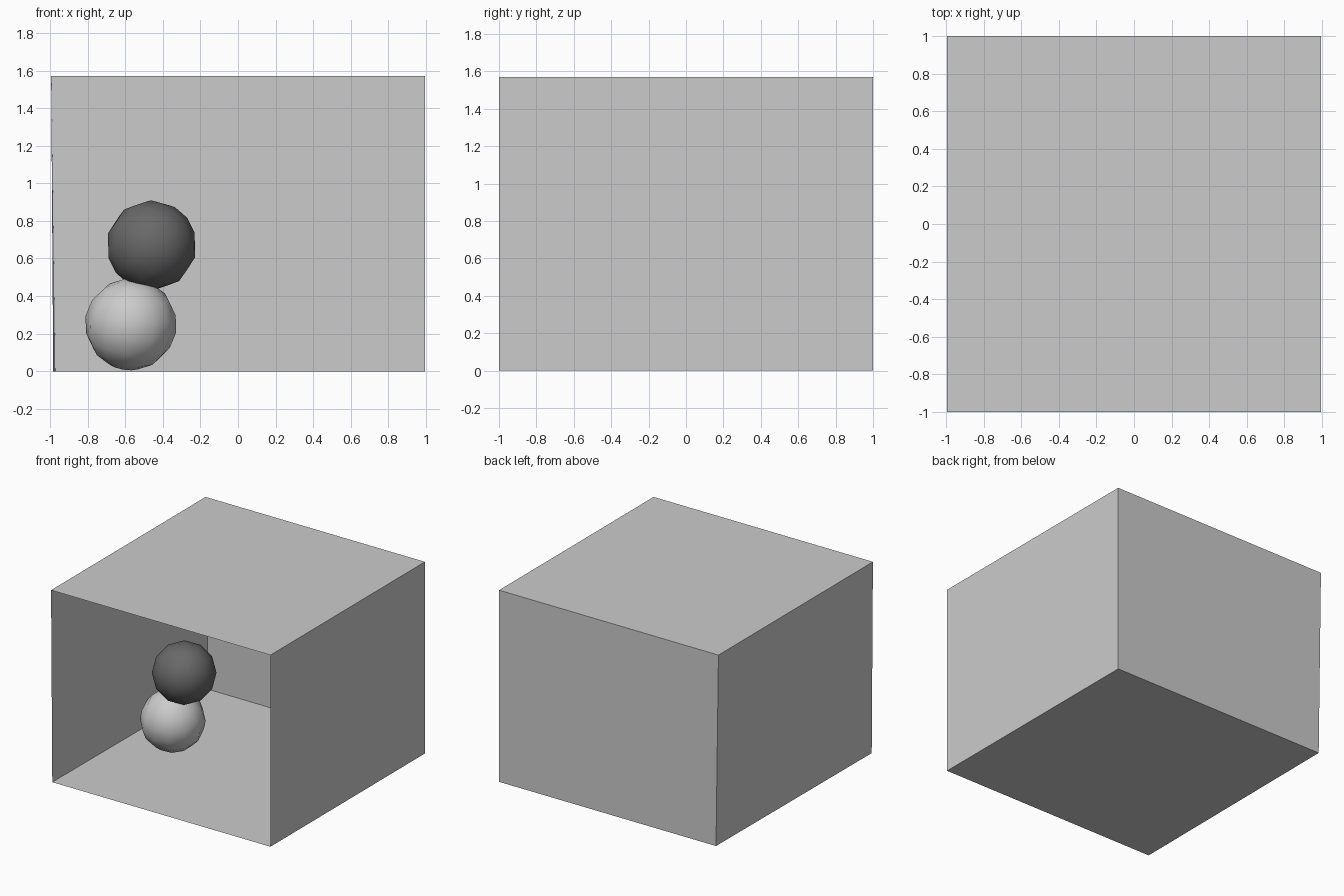
import bpy
import bmesh
from math import radians

default = bpy.data.objects.get("Cube")
if default:
    bpy.data.objects.remove(default, do_unlink=True)


def material(name, value):
    mat = bpy.data.materials.new(name)
    mat.use_nodes = True
    colour = (value, value, value, 1.0)
    mat.diffuse_color = colour
    mat.node_tree.nodes["Principled BSDF"].inputs["Base Color"].default_value = colour
    return mat


light_grey = material("light grey", 0.6)
dark_grey = material("dark grey", 0.14)

# Room: thin shell open at the front, with a slightly leaning side wall
HEIGHT, SIDE = 1.57, 0.994
bm = bmesh.new()
bmesh.ops.create_cube(bm, size=2)
front = [f for f in bm.faces if f.normal.y < -0.9]
bmesh.ops.delete(bm, geom=front, context='FACES_ONLY')
for v in bm.verts:
    low, left, back = v.co.z < 0, v.co.x < 0, v.co.y > 0
    v.co.x = -SIDE if left else SIDE
    v.co.z = 0 if low else HEIGHT
    if low and left:
        v.co.x += 0.022 if back else 0.011
mesh = bpy.data.meshes.new("room_shell")
bm.to_mesh(mesh)
bm.free()
mesh.materials.append(light_grey)
room = bpy.data.objects.new("room_shell", mesh)
bpy.context.collection.objects.link(room)


# Low-poly balls with smooth shading
def ball(name, centre, radius, tilt, mat):
    bpy.ops.mesh.primitive_uv_sphere_add(
        segments=12, ring_count=8, radius=radius, location=centre,
        rotation=[radians(a) for a in tilt])
    obj = bpy.context.object
    obj.name = name
    obj.data.materials.append(mat)
    bpy.ops.object.shade_smooth()


ball("lower_ball", (-0.57, -0.03, 0.25), 0.245, (20, 10, 0), light_grey)
ball("upper_ball", (-0.46, -0.04, 0.67), 0.24, (66, 0, 35), dark_grey)
